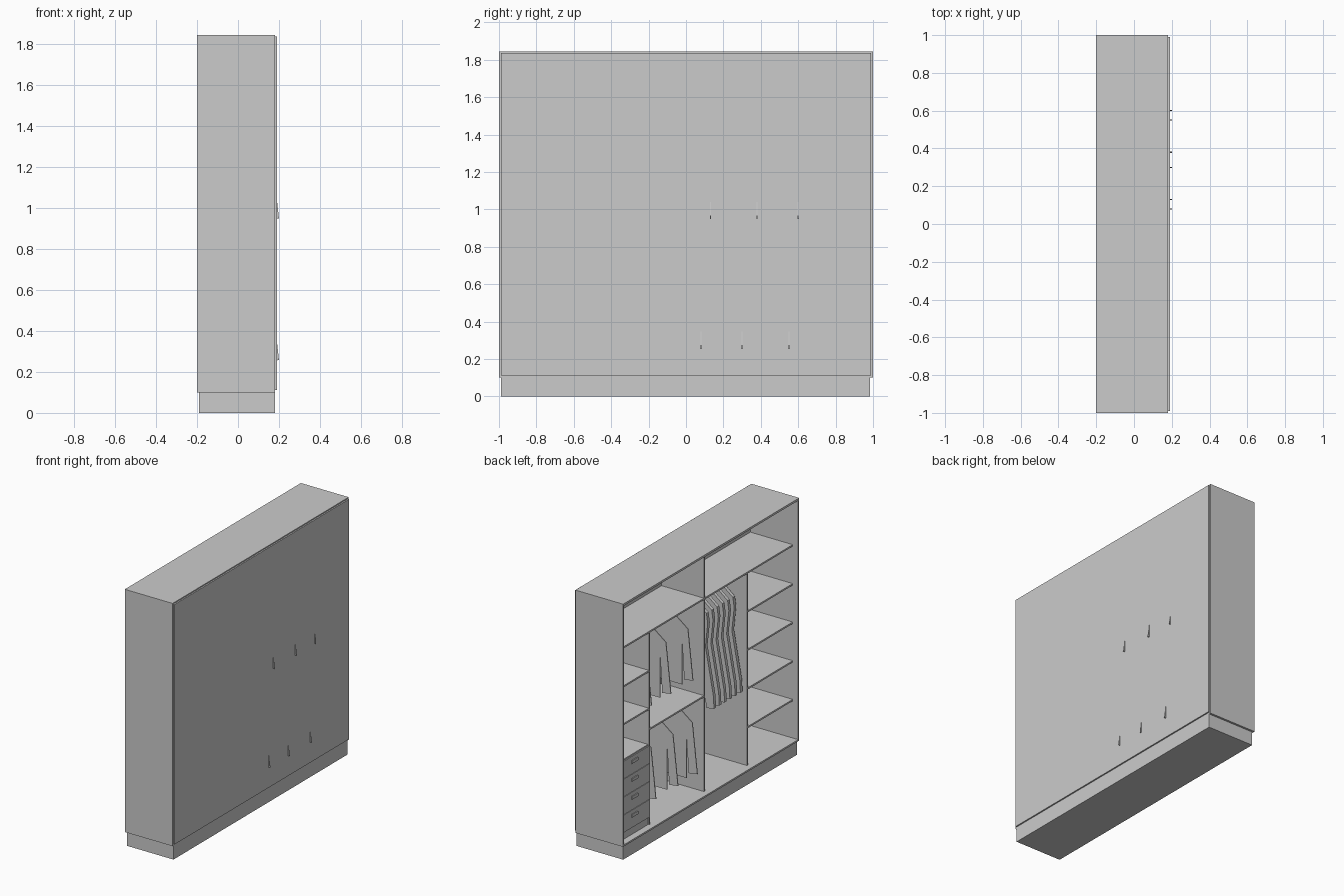
import bpy, bmesh
from mathutils import Vector

old = bpy.data.objects.get("Cube")
if old:
    bpy.data.objects.remove(old, do_unlink=True)

grey = bpy.data.materials.new("plain grey")
grey.use_nodes = True
grey.diffuse_color = (0.6, 0.6, 0.6, 1)
grey.node_tree.nodes["Principled BSDF"].inputs["Base Color"].default_value = (0.6, 0.6, 0.6, 1)


def finish(name, bm):
    bmesh.ops.recalc_face_normals(bm, faces=bm.faces)
    mesh = bpy.data.meshes.new(name)
    bm.to_mesh(mesh)
    bm.free()
    mesh.materials.append(grey)
    obj = bpy.data.objects.new(name, mesh)
    bpy.context.collection.objects.link(obj)
    return obj


def box(name, x, y, z):
    """Box from three (low, high) ranges."""
    bm = bmesh.new()
    bmesh.ops.create_cube(bm, size=1)
    for v in bm.verts:
        v.co = Vector([(r[0] + r[1]) / 2 + c * (r[1] - r[0]) for c, r in zip(v.co, (x, y, z))])
    return finish(name, bm)


def garment(name, half, centre, y, drop, thick):
    """Flat clothing silhouette, mirrored about its centre and extruded along y."""
    outline = half + [(-px, pz) for px, pz in reversed(half)]
    bm = bmesh.new()
    face = bm.faces.new([bm.verts.new((centre + px, y - thick / 2, pz - drop)) for px, pz in outline])
    out = bmesh.ops.extrude_face_region(bm, geom=[face])
    moved = [g for g in out["geom"] if isinstance(g, bmesh.types.BMVert)]
    bmesh.ops.translate(bm, verts=moved, vec=(0, thick, 0))
    bmesh.ops.triangulate(bm, faces=[f for f in bm.faces if len(f.verts) > 4])
    return finish(name, bm)


def rod(name, y0, y1, x, z, radius=0.008):
    curve = bpy.data.curves.new(name, "CURVE")
    curve.dimensions = "3D"
    curve.bevel_depth = radius
    curve.bevel_resolution = 2
    curve.use_fill_caps = True
    line = curve.splines.new("POLY")
    line.points.add(1)
    line.points[0].co = (x, y0, z, 1)
    line.points[1].co = (x, y1, z, 1)
    curve.materials.append(grey)
    obj = bpy.data.objects.new(name, curve)
    bpy.context.collection.objects.link(obj)


def hook(name, x, y, z0, z1):
    box(name, (x - 0.004, x + 0.004), (y - 0.003, y + 0.003), (z0, z1))


# Carcase
T = 0.012
FULL = (-0.2, 0.18)
INNER = (-0.157, 0.18)
box("plinth", (-0.19, 0.18), (-0.99, 0.985), (0, 0.1))
box("bottom_board", FULL, (-1, 1), (0.1, 0.112))
box("top_board", FULL, (-1, 1), (1.83, 1.845))
box("right_end_panel", FULL, (-1, -1 + T), (0.112, 1.83))
box("left_end_panel", FULL, (1 - T, 1), (0.112, 1.83))
box("back_panel", (0.18, 0.19), (-0.99, 0.99), (0.112, 1.837))

# Dividers
RIGHT, MIDDLE, LEFT = -0.47, 0.02, 0.645
box("middle_divider", INNER, (MIDDLE - T, MIDDLE), (0.112, 1.83))
box("right_divider", INNER, (RIGHT - T, RIGHT), (0.112, 1.49))
box("left_divider", INNER, (LEFT - T, LEFT), (0.112, 1.49))

# Shelves
def shelf(name, y0, y1, top):
    box(name, INNER, (y0, y1), (top - T, top))

shelf("upper_shelf_right", -1 + T, MIDDLE - T, 1.502)
shelf("upper_shelf_left", MIDDLE, 1 - T, 1.502)
shelf("trouser_shelf", MIDDLE, LEFT - T, 0.802)
for i, top in enumerate((1.222, 0.946, 0.668, 0.39)):
    shelf(f"right_shelf_{i + 1}", -1 + T, RIGHT - T, top)
for i, top in enumerate((1.222, 0.95)):
    shelf(f"left_shelf_{i + 1}", LEFT, 1 - T, top)

# Drawer chest
box("drawer_chest", (-0.15, 0.18), (LEFT, 1 - T), (0.112, 0.688))
for i in range(4):
    z = 0.678 - i * 0.129
    box(f"drawer_front_{i + 1}", (-0.157, -0.15), (LEFT, 1 - T), (z - 0.126, z))
    box(f"drawer_handle_{i + 1}", (-0.163, -0.157), (0.775, 0.845), (z - 0.05, z - 0.028))

# Shirts hung in two rows
SHIRT = [(-0.035, 1.385), (-0.134, 1.31), (-0.174, 0.95), (-0.105, 0.94),
         (-0.088, 1.21), (-0.088, 0.9)]
CENTRE = 0.026
for row, drop, places in (("upper", 0, (0.13, 0.38, 0.6)), ("lower", 0.692, (0.08, 0.3, 0.55))):
    for i, y in enumerate(places):
        garment(f"{row}_shirt_{i + 1}", SHIRT, CENTRE, y, drop, 0.006)
        hook(f"{row}_hook_{i + 1}", CENTRE, y, 1.38 - drop, 1.44 - drop)
    rod(f"{row}_rail", MIDDLE, LEFT - T, CENTRE, 1.44 - drop)

# Row of long coats
COAT = [(-0.03, 1.375), (-0.1, 1.32), (-0.11, 1.25), (-0.092, 1.08),
        (-0.155, 0.74), (-0.16, 0.65), (-0.1, 0.64), (-0.085, 0.74), (-0.06, 0.7)]
for i in range(6):
    y = -0.13 - i * 0.06
    garment(f"coat_{i + 1}", COAT, 0.02, y, 0, 0.024)
    hook(f"coat_hook_{i + 1}", 0.02, y, 1.37, 1.44)
rod("coat_rail", RIGHT, MIDDLE - T, 0.02, 1.44)
